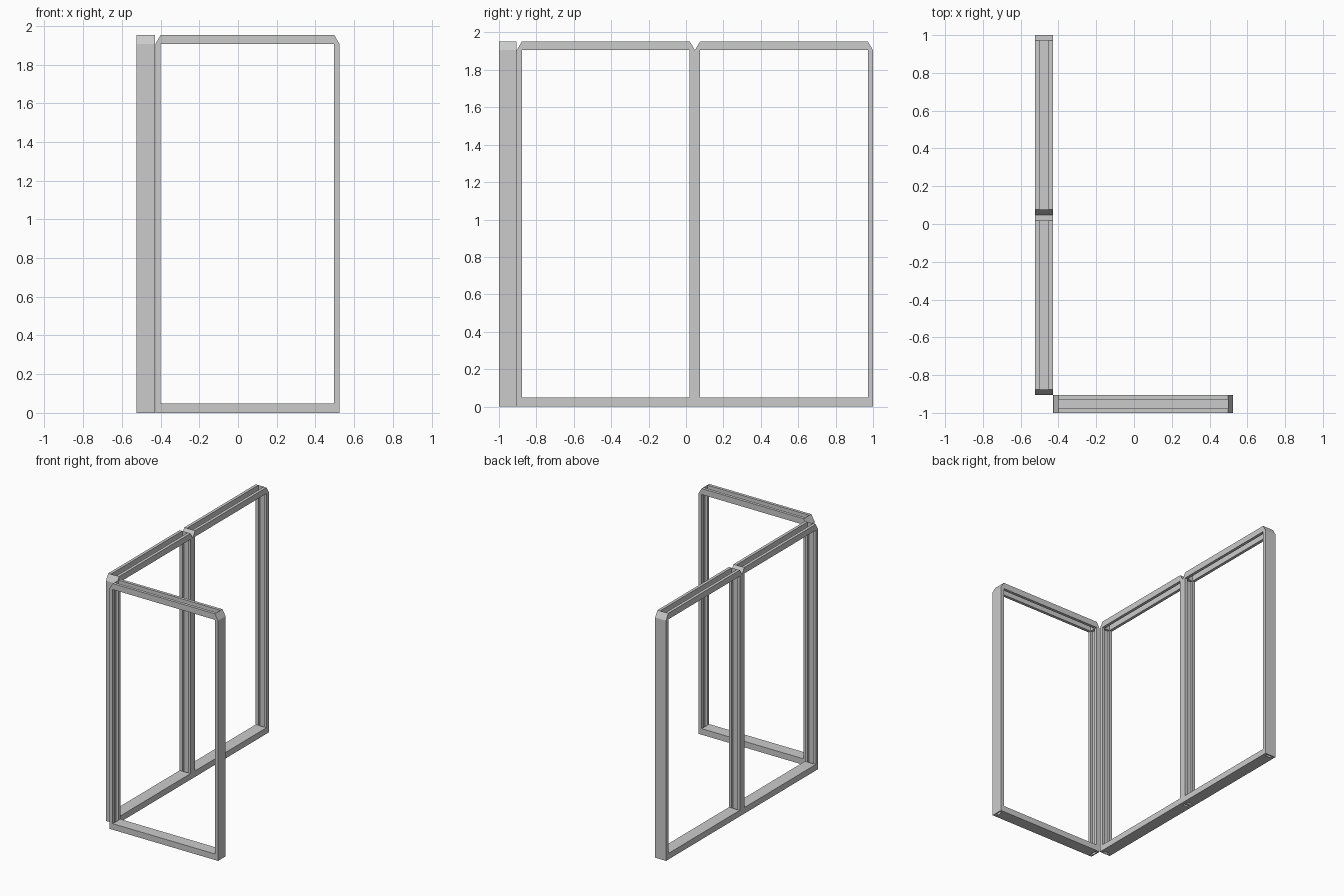
import bpy, bmesh
from mathutils import Matrix, Vector
from math import pi

if "Cube" in bpy.data.objects:
    bpy.data.objects.remove(bpy.data.objects["Cube"])

W, D, H = 0.9525, 0.095, 1.953      # width, depth, height of one frame
P, R = 0.028, 0.048                 # post thickness, rail height
LIP, BACK = 0.0235, 0.008           # channel lips and channel back


def prism(name, profile, sweep, place):
    """Extrude a flat profile along a vector, then place it."""
    bm = bmesh.new()
    face = bm.faces.new([bm.verts.new(p) for p in profile])
    ext = bmesh.ops.extrude_face_region(bm, geom=[face])
    verts = [g for g in ext["geom"] if isinstance(g, bmesh.types.BMVert)]
    bmesh.ops.translate(bm, verts=verts, vec=Vector(sweep))
    bmesh.ops.recalc_face_normals(bm, faces=bm.faces)
    mesh = bpy.data.meshes.new(name)
    bm.to_mesh(mesh)
    bm.free()
    mesh.transform(place)
    if place.determinant() < 0:
        mesh.flip_normals()
    obj = bpy.data.objects.new(name, mesh)
    bpy.context.collection.objects.link(obj)
    return obj


def rail(name, v0, v1, z0, z1, place):
    prism(name, [(P, v0, z0), (P, v1, z0), (P, v1, z1), (P, v0, z1)],
          (W - 2 * P, 0, 0), place)


def frame(name, place):
    # side posts: channels opening inward, with bevelled caps
    flip = Matrix.Translation((W, 0, 0)) @ Matrix.Diagonal((-1, 1, 1, 1))
    channel = [(0, 0, 0), (P, 0, 0), (P, LIP, 0), (BACK, LIP, 0),
               (BACK, D - LIP, 0), (P, D - LIP, 0), (P, D, 0), (0, D, 0)]
    cap = [(0, 0, H - R), (P, 0, H - R), (P, 0, H)]
    for side, m in (("start", place), ("end", place @ flip)):
        prism(f"{name}_{side}_post", channel, (0, 0, H - R), m)
        prism(f"{name}_{side}_cap", cap, (0, D, 0), m)
    # solid sill and a slotted head made of two bars
    rail(f"{name}_bottom_rail", 0, D, 0, R, place)
    rail(f"{name}_top_bar_a", 0, LIP, H - R, H, place)
    rail(f"{name}_top_bar_b", D - LIP, D, H - R, H, place)


# front frame along x, two side frames in line along y
frame("front_frame", Matrix.Translation((0.525 - W, -1, 0)))
turn = Matrix.Rotation(pi / 2, 4, 'Z')
for i, y in enumerate((1 - 2 * W, 1 - W)):
    frame(f"side_frame_{i + 1}", Matrix.Translation((-0.525 + D, y, 0)) @ turn)
